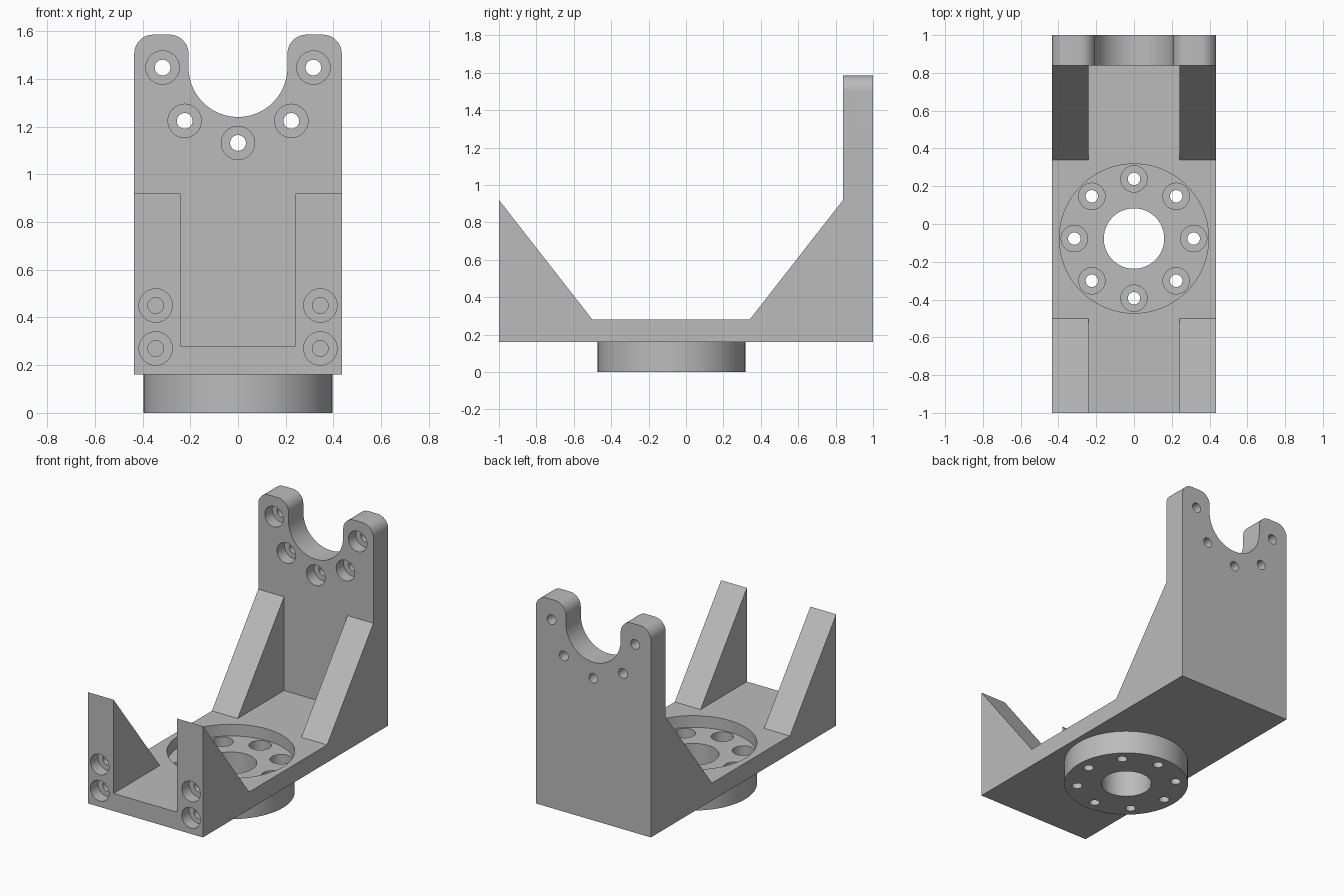
import bpy, bmesh
from math import sin, cos, pi, radians
from mathutils import Matrix, Vector

default = bpy.data.objects.get("Cube")
if default:
    bpy.data.objects.remove(default)

grey = bpy.data.materials.new("plain_grey")
grey.use_nodes = True
GREY = (0.5, 0.5, 0.5, 1)
grey.diffuse_color = GREY
grey.node_tree.nodes["Principled BSDF"].inputs["Base Color"].default_value = GREY

HALF_W, RIB_IN, TOP = 0.435, 0.24, 1.585
HUB_Y, HUB_R, BOLT_R = -0.077, 0.395, 0.316
NOTCH_R, NOTCH_Z, ROUND = 0.207, 1.447, 0.08


def to_object(name, bm):
    bmesh.ops.recalc_face_normals(bm, faces=bm.faces)
    mesh = bpy.data.meshes.new(name)
    bm.to_mesh(mesh)
    bm.free()
    mesh.materials.append(grey)
    obj = bpy.data.objects.new(name, mesh)
    bpy.context.collection.objects.link(obj)
    return obj


def prism(name, points, offset):
    """Closed outline swept along offset."""
    bm = bmesh.new()
    face = bm.faces.new([bm.verts.new(p) for p in points])
    swept = bmesh.ops.extrude_face_region(bm, geom=[face])["geom"]
    verts = [g for g in swept if isinstance(g, bmesh.types.BMVert)]
    bmesh.ops.translate(bm, verts=verts, vec=offset)
    return to_object(name, bm)


def turned(bm, matrix, steps, n=48):
    """Stepped solid of revolution; steps are (radius, height)."""
    rings = [[bm.verts.new(matrix @ Vector((r * cos(2 * pi * i / n), r * sin(2 * pi * i / n), h)))
              for i in range(n)] for r, h in steps]
    for a, b in zip(rings, rings[1:]):
        for i in range(n):
            j = (i + 1) % n
            bm.faces.new((a[i], a[j], b[j], b[i]))
    bm.faces.new(rings[0])
    bm.faces.new(rings[-1])


def boolean(target, tool, operation):
    mod = target.modifiers.new(operation.lower(), "BOOLEAN")
    mod.object, mod.operation, mod.solver = tool, operation, "EXACT"
    bpy.context.view_layer.objects.active = target
    bpy.ops.object.modifier_apply(modifier=mod.name)
    bpy.data.objects.remove(tool)


def arc(cx, cz, r, start, end, n):
    return [(cx + r * cos(radians(start + (end - start) * i / n)),
             cz + r * sin(radians(start + (end - start) * i / n))) for i in range(n + 1)]


# Side profile: base, upright plate and sloping ribs
side = [(-1, 0.16), (1, 0.16), (1, TOP), (0.84, TOP), (0.84, 0.92),
        (0.34, 0.28), (-0.5, 0.28), (-1, 0.92)]
bracket = prism("bracket", [(-HALF_W, y, z) for y, z in side], (2 * HALF_W, 0, 0))

# Channel between the ribs
channel = [(-1.1, 0.28), (0.84, 0.28), (0.84, 1.1), (-1.1, 1.1)]
boolean(bracket, prism("channel", [(-RIB_IN, y, z) for y, z in channel],
                       (2 * RIB_IN, 0, 0)), "DIFFERENCE")

# Upright plate outline: rounded horns around a half-round notch
cz = TOP - ROUND
horn = (arc(HALF_W - ROUND, cz, ROUND, 0, 90, 10)
        + arc(NOTCH_R + ROUND, cz, ROUND, 90, 180, 10))
outline = [(HALF_W + 0.1, 0), (HALF_W + 0.1, 1.2), (HALF_W, 1.2)] + horn
outline += arc(0, NOTCH_Z, NOTCH_R, 0, -90, 20)
outline += [(-x, z) for x, z in reversed(outline[:-1])]
boolean(bracket, prism("plate_outline", [(x, -1.2, z) for x, z in outline],
                       (0, 2.4, 0)), "INTERSECT")

# Round hub under the base
bm = bmesh.new()
turned(bm, Matrix.Translation((0, HUB_Y, 0)), [(HUB_R, 0), (HUB_R, 0.22)], 96)
boolean(bracket, to_object("hub", bm), "UNION")

# Recess and central bore
bm = bmesh.new()
turned(bm, Matrix.Translation((0, HUB_Y, 0)),
       [(0.16, -0.1), (0.16, 0.2), (HUB_R, 0.2), (HUB_R, 0.4)], 96)
boolean(bracket, to_object("recess", bm), "DIFFERENCE")


def counterbore(bm, matrix, depth):
    turned(bm, matrix, [(0.07, -0.05), (0.07, 0.08), (0.033, 0.08), (0.033, depth)], 32)


bm = bmesh.new()
into_plate = Matrix.Rotation(-pi / 2, 4, "X")
for k in range(8):  # hub bolt circle
    a = k * pi / 4
    spot = Matrix.Translation((BOLT_R * cos(a), HUB_Y + BOLT_R * sin(a), 0.2))
    counterbore(bm, spot @ Matrix.Rotation(pi, 4, "X"), 0.3)
for k in range(5):  # holes around the notch
    a = pi + k * pi / 4
    spot = Matrix.Translation((BOLT_R * cos(a), 0.84, NOTCH_Z + BOLT_R * sin(a)))
    counterbore(bm, spot @ into_plate, 0.25)
for x in (-0.345, 0.345):  # blind holes in the front ribs
    for z in (0.27, 0.45):
        counterbore(bm, Matrix.Translation((x, -1, z)) @ into_plate, 0.2)
boolean(bracket, to_object("bolt_holes", bm), "DIFFERENCE")

# Smooth round walls, crisp edges
bpy.ops.object.select_all(action="DESELECT")
bracket.select_set(True)
bpy.context.view_layer.objects.active = bracket
bpy.ops.object.shade_smooth_by_angle(angle=radians(30))
